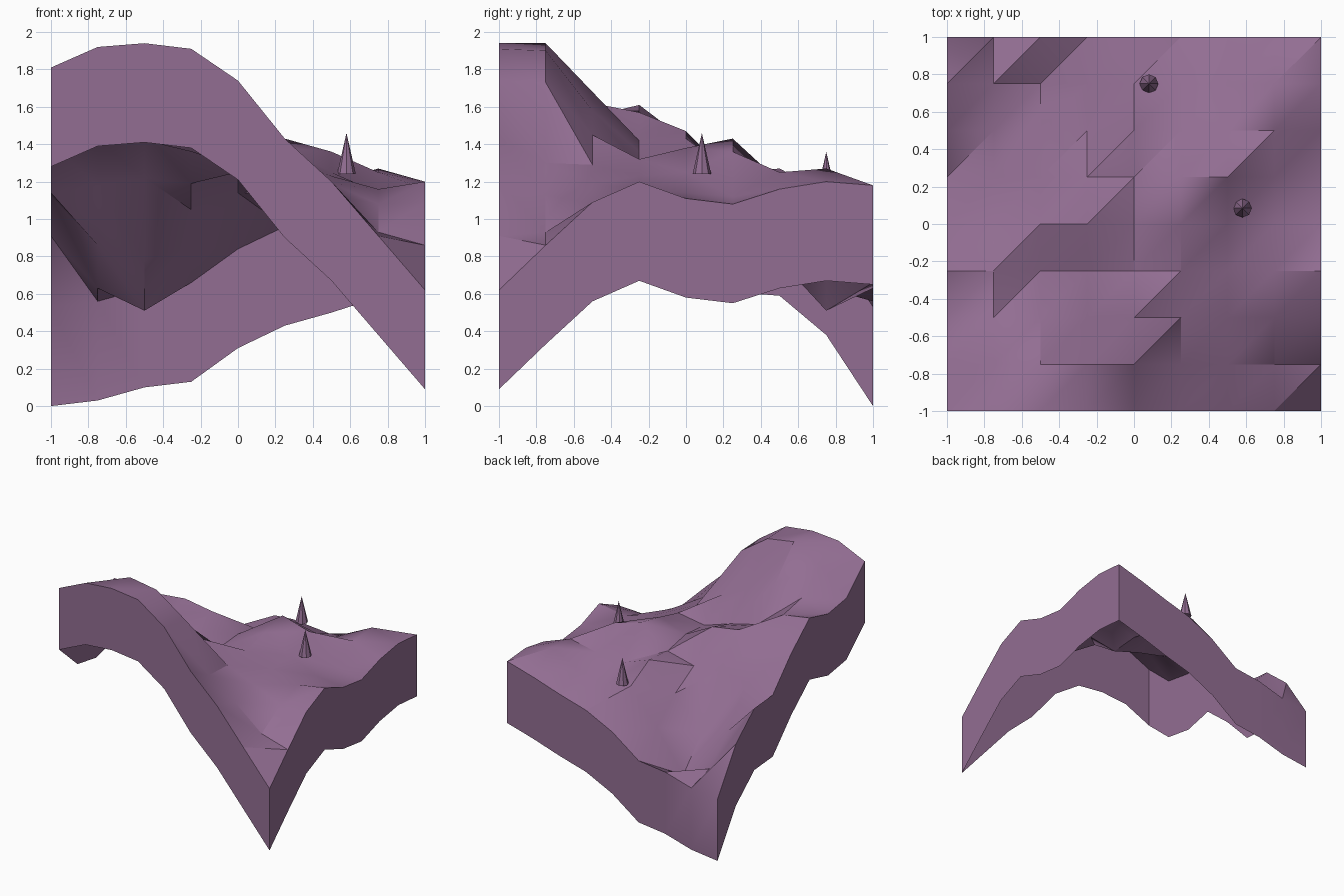
import bpy
import bmesh
import math

default_cube = bpy.data.objects.get("Cube")
if default_cube:
    bpy.data.objects.remove(default_cube, do_unlink=True)

STEP = 0.25
SKIRT_DEPTH = 0.53

# Ground heights in hundredths, one row per grid line from front to back
HEIGHTS = [
    [181, 192, 194, 191, 174, 143, 120, 91, 62],
    [159, 180, 194, 190, 173, 130, 113, 93, 86],
    [155, 162, 168, 158, 145, 129, 119, 108, 109],
    [161, 157, 142, 136, 128, 132, 123, 116, 120],
    [140, 142, 147, 143, 130, 138, 125, 114, 111],
    [114, 118, 122, 119, 125, 143, 136, 112, 108],
    [112, 86, 78, 105, 127, 118, 120, 125, 116],
    [91, 63, 51, 85, 114, 108, 115, 127, 120],
    [53, 56, 63, 66, 84, 96, 103, 111, 118],
]


def make_material(name, color):
    material = bpy.data.materials.new(name)
    material.use_nodes = True
    material.diffuse_color = color
    shader = material.node_tree.nodes["Principled BSDF"]
    shader.inputs["Base Color"].default_value = color
    return material


def add_object(name, mesh_builder, material):
    mesh = bpy.data.meshes.new(name)
    mesh_builder.to_mesh(mesh)
    mesh_builder.free()
    mesh.materials.append(material)
    result = bpy.data.objects.new(name, mesh)
    bpy.context.collection.objects.link(result)
    return result


def build_terrain(material):
    builder = bmesh.new()
    # Grid points lifted to the ground heights
    grid = [
        [builder.verts.new((column * STEP - 1, row * STEP - 1, height / 100))
         for column, height in enumerate(line)]
        for row, line in enumerate(HEIGHTS)
    ]

    # Each cell is split along the same diagonal
    for front, back in zip(grid, grid[1:]):
        for column in range(len(front) - 1):
            near_left, near_right = front[column:column + 2]
            far_left, far_right = back[column:column + 2]
            builder.faces.new((near_left, near_right, far_right))
            builder.faces.new((near_left, far_right, far_left))

    # Open-bottomed skirt dropped from the border
    border = [edge for edge in builder.edges if edge.is_boundary]
    extruded = bmesh.ops.extrude_edge_only(builder, edges=border)
    lower_verts = [item for item in extruded["geom"]
                   if isinstance(item, bmesh.types.BMVert)]
    bmesh.ops.translate(builder, verts=lower_verts, vec=(0, 0, -SKIRT_DEPTH))
    bmesh.ops.recalc_face_normals(builder, faces=builder.faces)

    # Keep the ground facing upward
    builder.faces.ensure_lookup_table()
    if builder.faces[0].normal.z < 0:
        bmesh.ops.reverse_faces(builder, faces=builder.faces)
    return add_object("terrain", builder, material)


def build_spike(name, location, material):
    builder = bmesh.new()
    height = 0.22
    bmesh.ops.create_cone(builder, cap_ends=True, segments=8,
                          radius1=0.05, radius2=0, depth=height)
    bmesh.ops.translate(builder, verts=builder.verts, vec=(0, 0, height / 2))
    spike = add_object(name, builder, material)
    spike.location = location
    return spike


purple = make_material("dusty_purple", (0.29, 0.155, 0.29, 1))

# Ground block with soft slopes and sharp ridges
terrain = build_terrain(purple)
bpy.ops.object.select_all(action="DESELECT")
terrain.select_set(True)
bpy.context.view_layer.objects.active = terrain
bpy.ops.object.shade_smooth_by_angle(angle=math.radians(35))

# Two small pointed rocks standing on the ground
build_spike("side_spike", (0.58, 0.085, 1.24), purple)
build_spike("back_spike", (0.08, 0.75, 1.14), purple)
